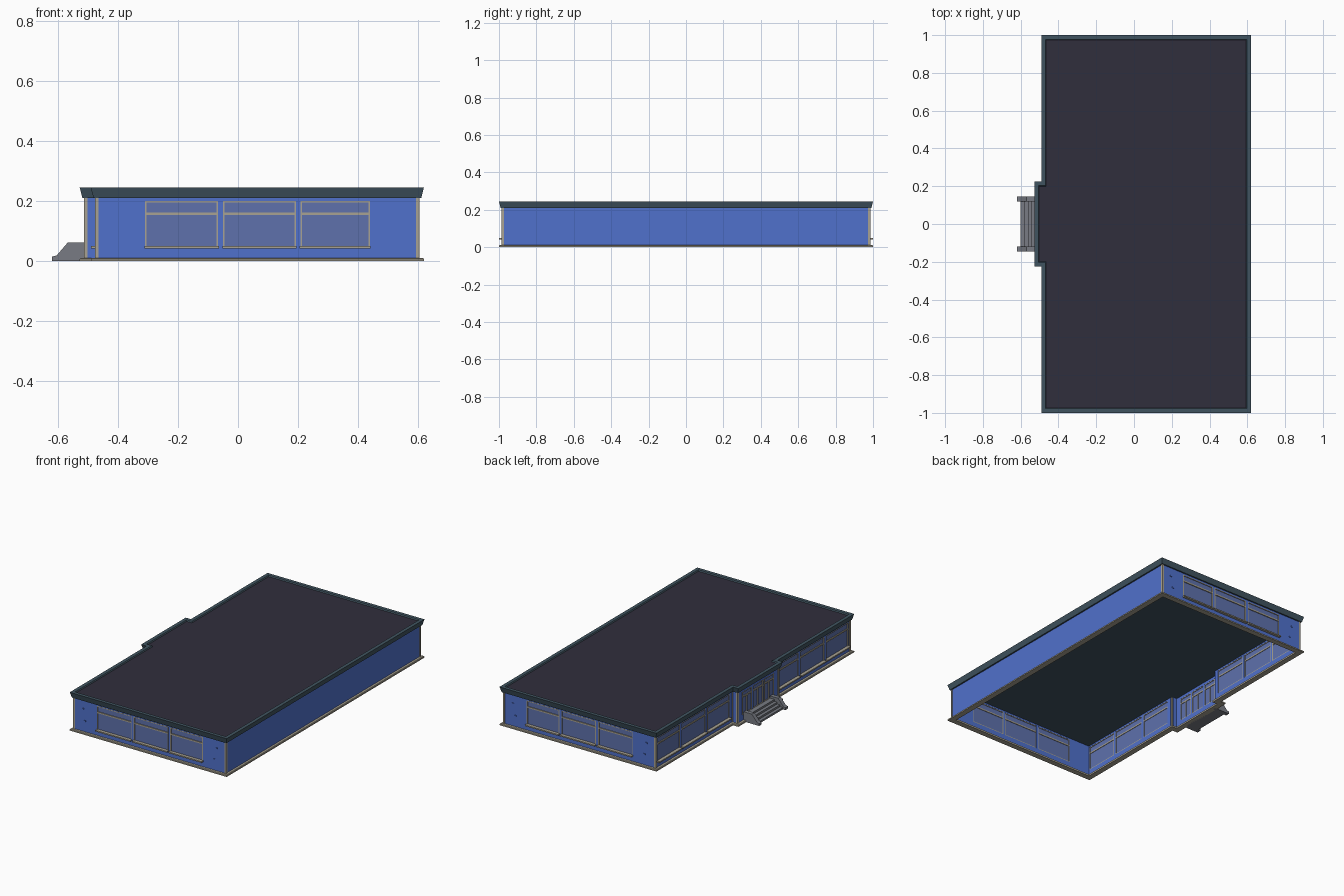
import bpy, bmesh

if "Cube" in bpy.data.objects:
    bpy.data.objects.remove(bpy.data.objects["Cube"])

# ---------- colours ----------
def material(name, rgb):
    m = bpy.data.materials.new(name)
    lin = [(c / 255 / 12.92) if c < 11 else ((c / 255 + 0.055) / 1.055) ** 2.4 for c in rgb]
    m.diffuse_color = (*lin, 1)
    m.use_nodes = True
    m.node_tree.nodes["Principled BSDF"].inputs["Base Color"].default_value = m.diffuse_color
    return m

BLUE = material("wall_blue", (80, 113, 204))
GLASS = material("window_glass", (94, 113, 172))
TRIM = material("trim_beige", (168, 162, 146))
TEAL = material("fascia_teal", (64, 84, 96))
ROOF = material("roof_dark", (48, 46, 60))
STONE = material("stair_grey", (120, 123, 131))

# ---------- footprint (wall face lines) ----------
XL, XR, XB = -0.473, 0.602, -0.510      # left wall, right wall, entrance bay
YE, YB = 0.982, 0.207                   # end walls, bay sides
WALL_TOP = 0.21
THICK = 0.012

def outline(d):
    """Footprint corners pushed outward by d."""
    half = [(XR + d, YE + d), (XL - d, YE + d), (XL - d, YB + d), (XB - d, YB + d)]
    return half + [(x, -y) for x, y in reversed(half)]

# ---------- mesh helpers ----------
def finish(name, bm, mats):
    bmesh.ops.recalc_face_normals(bm, faces=bm.faces)
    me = bpy.data.meshes.new(name)
    bm.to_mesh(me)
    bm.free()
    for m in mats:
        me.materials.append(m)
    ob = bpy.data.objects.new(name, me)
    bpy.context.collection.objects.link(ob)
    return ob

def sweep(bm, profile, closed):
    """Bridge outlines given as (offset, height) pairs."""
    rings = [[bm.verts.new((x, y, z)) for x, y in outline(d)] for d, z in profile]
    pairs = list(zip(rings, rings[1:])) + ([(rings[-1], rings[0])] if closed else [])
    for a, b in pairs:
        for i in range(len(a)):
            j = (i + 1) % len(a)
            bm.faces.new((a[i], a[j], b[j], b[i]))
    return rings

def box(bm, x, y, z):
    v = [bm.verts.new((i, j, k)) for i in x for j in y for k in z]
    for f in ((0, 1, 3, 2), (4, 5, 7, 6), (0, 1, 5, 4), (2, 3, 7, 6), (0, 2, 6, 4), (1, 3, 7, 5)):
        bm.faces.new([v[i] for i in f])

class Side:
    """A wall plane: u runs along it, d points outward."""
    def __init__(self, axis, pos, out):
        self.axis, self.pos, self.out = axis, pos, out

    def panel(self, bm, u, z, d):
        w = sorted(self.pos + self.out * t for t in d)
        box(bm, *((u, w, z) if self.axis == "x" else (w, u, z)))

walls, glass, trim, sills, vents = (bmesh.new() for _ in range(5))

def wall(side, a, b, openings=(), z0=0.045, z1=0.2):
    """Wall strip with a row of openings."""
    d = (-THICK, 0)
    if not openings:
        side.panel(walls, (a, b), (0.005, WALL_TOP), d)
        return
    side.panel(walls, (a, b), (0.005, z0), d)
    side.panel(walls, (a, b), (z1, WALL_TOP), d)
    edge = a
    for u0, u1 in openings:
        side.panel(walls, (edge, u0), (z0, z1), d)
        edge = u1
    side.panel(walls, (edge, b), (z0, z1), d)

def frame(side, u0, u1, z0, z1, bar, w=0.005):
    """Glazing with rim and one horizontal bar."""
    d = (-0.011, 0.001)
    side.panel(glass, (u0, u1), (z0, z1), (-0.008, -0.004))
    for u in (u0, u1 - w):
        side.panel(trim, (u, u + w), (z0, z1), d)
    for z, h in ((z0, w), (z1 - w, w), (bar, 0.009)):
        side.panel(trim, (u0 + w, u1 - w), (z, z + h), d)

def window(side, u0, u1):
    frame(side, u0, u1, 0.045, 0.2, 0.154)
    side.panel(sills, (u0 - 0.002, u1 + 0.002), (0.042, 0.05), (-0.002, 0.017))

# ---------- front and back walls ----------
END_WINDOWS = [(-0.31, -0.066), (-0.05, 0.194), (0.208, 0.44)]
for s in (-1, 1):
    side = Side("x", s * YE, s)
    wall(side, XL, XR, END_WINDOWS)
    for u in END_WINDOWS:
        window(side, *u)
    for x, z in ((-0.41, 0.155), (-0.395, 0.08), (0.535, 0.155), (0.52, 0.08)):
        side.panel(vents, (x - 0.006, x + 0.006), (z - 0.004, z + 0.004), (0, 0.004))

# ---------- blank right wall ----------
wall(Side("y", XR, 1), -YE, YE)

# ---------- left walls and bay sides ----------
for s in (-1, 1):
    side = Side("y", XL, -1)
    row = [(0.235, 0.462), (0.478, 0.722), (0.738, 0.965)]
    row = sorted(tuple(sorted((s * a, s * b))) for a, b in row)
    wall(side, *sorted((s * YB, s * YE)), row)
    for u in row:
        window(side, *u)
    wall(Side("x", s * YB, s), XB, XL)

# ---------- glazed entrance ----------
bay = Side("y", XB, -1)
doors = [(-0.16, -0.062), (-0.052, 0.052), (0.062, 0.16)]
wall(bay, -YB, YB, doors, 0.045, 0.192)
for a, b in doors:
    frame(bay, a, b, 0.045, 0.192, 0.155)
    bay.panel(trim, ((a + b) / 2 - 0.003, (a + b) / 2 + 0.003), (0.05, 0.155), (-0.011, 0.001))

finish("walls", walls, [BLUE])
finish("window_glass", glass, [GLASS])
finish("window_frames", trim, [TRIM])
finish("window_sills", sills, [TRIM])
finish("wall_vents", vents, [BLUE])

# ---------- corner posts ----------
posts = bmesh.new()
for x, y in outline(-0.002):
    box(posts, (x - 0.006, x + 0.006), (y - 0.006, y + 0.006), (0.005, WALL_TOP))
finish("corner_posts", posts, [TRIM])

# ---------- base course, open in the middle ----------
base = bmesh.new()
sweep(base, [(0.018, 0), (0.018, 0.008), (0.014, 0.011), (-0.018, 0.011), (-0.018, 0)], True)
finish("base_course", base, [TRIM])

# ---------- flared fascia with recessed flat roof ----------
roof = bmesh.new()
rings = sweep(roof, [(0.009, WALL_TOP), (0.018, 0.245), (-0.004, 0.245), (-0.008, 0.238)], False)
roof.faces.new(rings[0])
roof.faces.new(rings[-1]).material_index = 1
finish("roof", roof, [TEAL, ROOF])

# ---------- entrance steps ----------
steps = bmesh.new()
for i in range(4):
    box(steps, (-0.602 + 0.02 * i, XB - 0.001), (-0.122, 0.122), (0.012 * i, 0.012 * (i + 1)))
finish("entrance_steps", steps, [STONE])

cheeks = bmesh.new()
side_profile = [(-0.62, 0), (-0.62, 0.015), (-0.605, 0.019), (-0.568, 0.062), (XB - 0.001, 0.062), (XB - 0.001, 0)]
for s in (-1, 1):
    a, b = ([cheeks.verts.new((x, s * y, z)) for x, z in side_profile] for y in (0.12, 0.146))
    cheeks.faces.new(a)
    cheeks.faces.new(b)
    for i in range(len(a)):
        j = (i + 1) % len(a)
        cheeks.faces.new((a[i], a[j], b[j], b[i]))
finish("step_side_walls", cheeks, [STONE])
